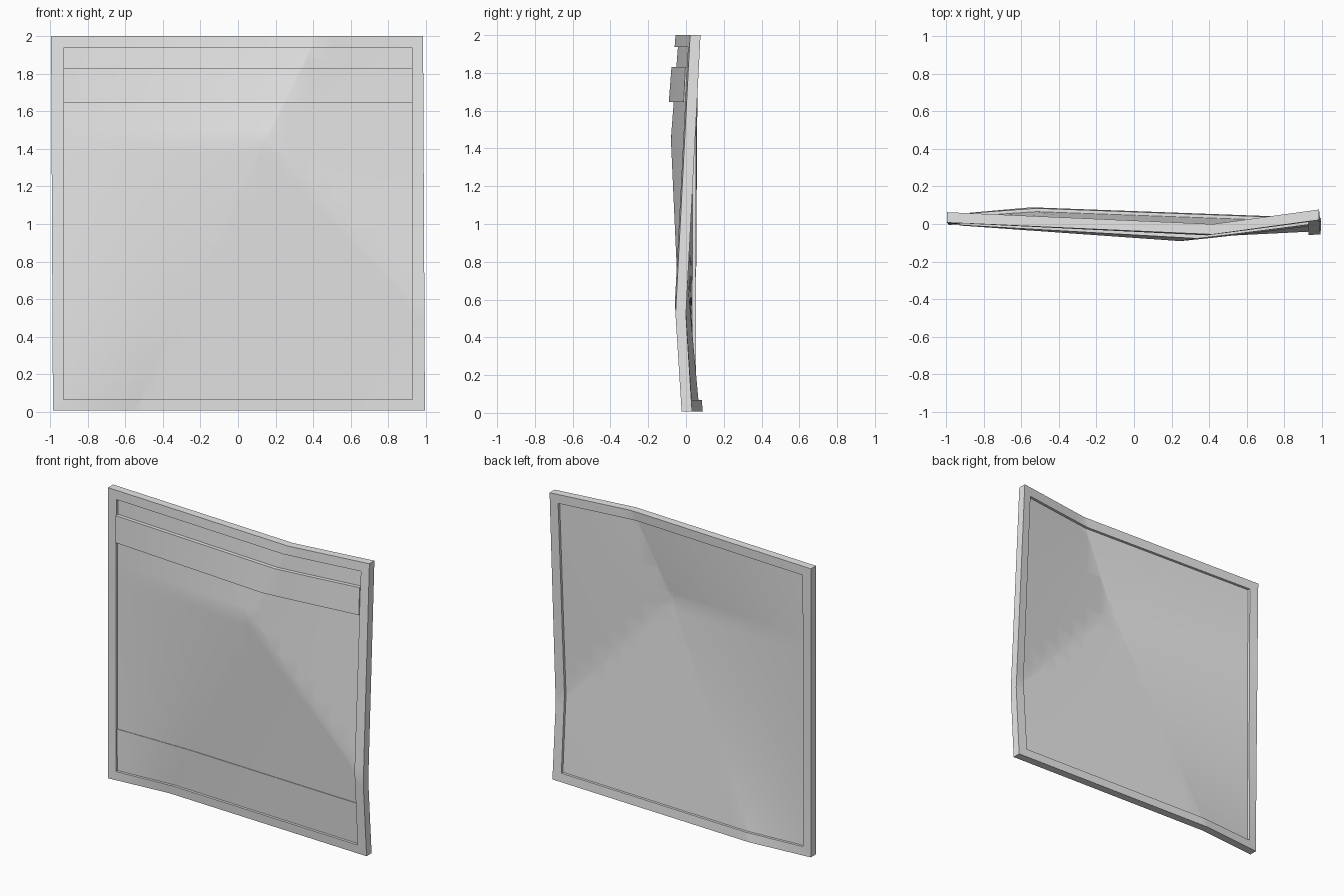
import bpy, bmesh
from mathutils import Vector

if "Cube" in bpy.data.objects:
    bpy.data.objects.remove(bpy.data.objects["Cube"], do_unlink=True)

# One plain grey for the whole panel
grey = bpy.data.materials.new("light_grey")
grey.use_nodes = True
grey.diffuse_color = (0.8, 0.8, 0.8, 1)
grey.node_tree.nodes["Principled BSDF"].inputs["Base Color"].default_value = (0.8, 0.8, 0.8, 1)

# Warp control net: rows from bottom to top, each point (x, z, depth)
W = 0.99
NET = [[Vector(p) for p in row] for row in (
    [(-W, 0, 0.022), (-0.55, 0, 0.062), (W, 0, 0.005)],
    [(-W, 1.45, 0.031), (0.15, 1.45, -0.07), (W, 0.52, -0.028)],
    [(-W, 2, 0.035), (0.42, 2, -0.028), (W, 2, 0.05)])]
PEAK = NET[1][1]


def warp(x, z):
    """Depth of the four bilinear patches that meet at the peak."""
    ridge = NET[2][1] if z > PEAK.y else NET[0][1]
    col = int(x > PEAK.x + (ridge.x - PEAK.x) * (z - PEAK.y) / (ridge.y - PEAK.y))
    side = NET[1][2 * col]
    row = int(z > PEAK.y + (side.y - PEAK.y) * (x - PEAK.x) / (side.x - PEAK.x))
    a, b = NET[row][col:col + 2]
    c, d = NET[row + 1][col:col + 2]
    s = t = 0.5
    for _ in range(30):
        left, right = a.lerp(c, t), b.lerp(d, t)
        s = (x - left.x) / (right.x - left.x)
        low, high = a.lerp(b, s), c.lerp(d, s)
        t = (z - low.y) / (high.y - low.y)
    return low.lerp(high, t).z


def cut(bm, x, z, nx, nz):
    bmesh.ops.bisect_plane(bm, geom=bm.verts[:] + bm.edges[:] + bm.faces[:], dist=1e-5,
                           plane_co=Vector((x, 0, z)), plane_no=Vector((nx, 0, nz)))


def slab(name, corners, front, back):
    """Flat prism from (x, z) corners, cut along creases and a grid, then warped."""
    bm = bmesh.new()
    near = [bm.verts.new((x, front, z)) for x, z in corners]
    far = [bm.verts.new((x, back, z)) for x, z in corners]
    bm.faces.new(near)
    bm.faces.new(far[::-1])
    for i in range(len(corners)):
        j = (i + 1) % len(corners)
        bm.faces.new((near[j], near[i], far[i], far[j]))
    for rim in (NET[0][1], NET[1][0], NET[1][2], NET[2][1]):
        cut(bm, PEAK.x, PEAK.y, rim.y - PEAK.y, PEAK.x - rim.x)
    for i in range(1, 16):
        cut(bm, i / 8 - 1, 0, 1, 0)
        cut(bm, 0, i / 8, 0, 1)
    for v in bm.verts:
        v.co.y += warp(v.co.x, v.co.z)
    bmesh.ops.recalc_face_normals(bm, faces=bm.faces[:])
    mesh = bpy.data.meshes.new(name)
    bm.to_mesh(mesh)
    bm.free()
    mesh.materials.append(grey)
    obj = bpy.data.objects.new(name, mesh)
    bpy.context.collection.objects.link(obj)
    bpy.ops.object.select_all(action="DESELECT")
    obj.select_set(True)
    bpy.context.view_layer.objects.active = obj
    bpy.ops.object.shade_smooth_by_angle()


def rect(x, low, high):
    return [(-x, low), (x, low), (x, high), (-x, high)]


# Mitred frame bars, very slightly skewed
outer = [(-0.985, 0.007), (0.995, 0.007), (0.985, 2), (-0.995, 2)]
inner = rect(0.928, 0.067, 1.937)
for i, side in enumerate(("bottom", "left", "top", "right")):
    j = (i + 1) % 4
    slab(side + "_frame_bar", [outer[i], outer[j], inner[j], inner[i]], -0.0275, 0.0275)

# Dented sheet and the two cross rails on its front
slab("sheet", rect(0.94, 0.05, 1.95), -0.01, 0.01)
slab("upper_rail", rect(0.928, 1.645, 1.83), -0.036, 0.0)
slab("lower_rail", rect(0.928, 0.165, 0.355), -0.014, 0.0)
